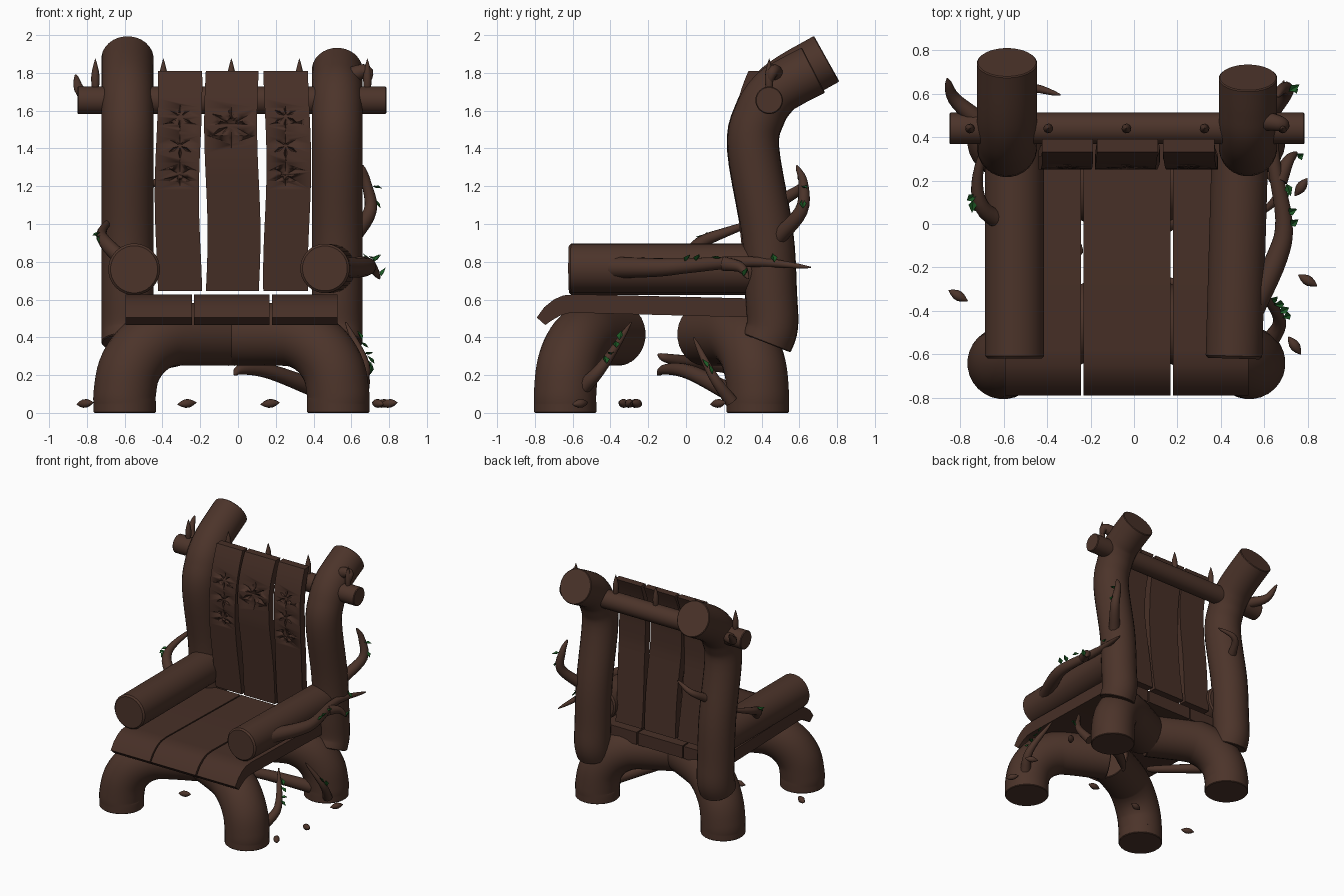
import bpy, bmesh, math, random
from mathutils import Vector, Matrix

if "Cube" in bpy.data.objects:
    bpy.data.objects.remove(bpy.data.objects["Cube"])

random.seed(4)
CX = -0.035  # the chair's own symmetry plane


def material(name, rgb):
    m = bpy.data.materials.new(name)
    m.diffuse_color = (*rgb, 1)
    m.use_nodes = True
    m.node_tree.nodes["Principled BSDF"].inputs["Base Color"].default_value = m.diffuse_color
    return m


BARK = material("bark brown", (0.072, 0.034, 0.023))
PLANK = material("plank brown", (0.063, 0.029, 0.020))
GREEN = material("leaf green", (0.012, 0.10, 0.018))


def finish(name, bm, mat, angle=40):
    bmesh.ops.recalc_face_normals(bm, faces=bm.faces)
    me = bpy.data.meshes.new(name)
    bm.to_mesh(me)
    bm.free()
    me.materials.append(mat)
    me.shade_smooth()
    me.set_sharp_from_angle(angle=math.radians(angle))
    ob = bpy.data.objects.new(name, me)
    bpy.context.collection.objects.link(ob)
    return ob


def loft(bm, rings):
    rows = [[bm.verts.new(p) for p in r] for r in rings]
    n = len(rows[0])
    for a, b in zip(rows, rows[1:]):
        for i in range(n):
            bm.faces.new((a[i], a[(i + 1) % n], b[(i + 1) % n], b[i]))
    bm.faces.new(rows[0][::-1])
    bm.faces.new(rows[-1])


def spline(pts, steps=5):
    """Catmull-Rom curve through the points."""
    P = [Vector(p) for p in pts]
    P = [2 * P[0] - P[1]] + P + [2 * P[-1] - P[-2]]
    out = []
    for a, b, c, d in zip(P, P[1:], P[2:], P[3:]):
        for t in (s / steps for s in range(steps)):
            out.append(b + (c - a) * t / 2 + (2 * a - 5 * b + 4 * c - d) * t * t / 2
                       + (3 * b - a - 3 * c + d) * t ** 3 / 2)
    return out + [P[-2]]


def add_tube(bm, pts, radius, sides=28, chamfer=0.0):
    """Sweep a circle along the curve; radius is a function of 0..1."""
    pos = spline(pts)
    n = len(pos) - 1
    rad = [radius(i / n) for i in range(n + 1)]
    tan = [(pos[min(i + 1, n)] - pos[max(i - 1, 0)]).normalized() for i in range(n + 1)]
    if chamfer:  # softened sawn ends
        pos = [pos[0], pos[0] + tan[0] * chamfer, *pos[1:-1], pos[-1] - tan[-1] * chamfer, pos[-1]]
        rad = [rad[0] - chamfer, *rad, rad[-1] - chamfer]
        tan = [tan[0], *tan, tan[-1]]
    u = tan[0].orthogonal().normalized()
    rings = []
    for p, r, t in zip(pos, rad, tan):
        u = (u - t * u.dot(t)).normalized()
        v = t.cross(u)
        rings.append([p + r * (math.cos(a) * u + math.sin(a) * v)
                      for a in (math.tau * i / sides for i in range(sides))])
    loft(bm, rings)


def log(name, pts, r, chamfer=0.005):
    bm = bmesh.new()
    add_tube(bm, pts, lambda t: r, chamfer=chamfer)
    return finish(name, bm, BARK)


# Four elbow-shaped log legs: straight foot, quarter bend, straight inner end
for sx, side in ((-1, "left"), (1, "right")):
    for front, end in ((True, "front"), (False, "back")):
        path = [(0, 0), (0, .05)]
        path += [(.32 * (1 - math.cos(a)), .1 + .315 * math.sin(a)) for a in (k * math.pi / 8 for k in range(5))]
        path += [(.626, .415)]
        pts = []
        for d, z in path:
            y = -.64 + .447 * d
            pts.append((CX + sx * (.565 - .894 * d), y if front else -.26 - y, z))
        log(f"{end}_leg_{side}", pts, .166)

# Back posts, bending backwards at the top
post = [(.425, .37), (.455, .46), (.45, .62), (.43, .95), (.355, 1.4), (.39, 1.58), (.46, 1.69)]
for name, x, r, tip in (("left", -.585, .139, [(.56, 1.77), (.745, 1.875)]),
                        ("right", .525, .135, [(.55, 1.75), (.675, 1.815)])):
    log(f"back_post_{name}", [(x, y, z) for y, z in post + tip], r)

# Armrest logs and crossbar
log("armrest_left", [(-.55, -.62, .76), (-.55, .4, .76)], .137, .012)
log("armrest_right", [(.46, -.62, .765), (.49, .4, .765)], .131, .012)
log("crossbar", [(-.85, .44, 1.655), (.785, .44, 1.655)], .073)

# Row of buds standing on the crossbar
bm = bmesh.new()
for i in range(-2, 3):
    add_tube(bm, [(CX + i * .36, .44, 1.71), (CX + i * .36, .44, 1.875)],
             lambda t: .001 + .022 * math.sin(math.pi * min(1, .25 + .75 * t)), sides=10)
finish("crossbar_buds", bm, BARK)

# Seat planks with rolled front edge: top y, z and bottom y, z
prof = [(.38, .605, .38, .505), (-.58, .628, -.58, .53), (-.65, .622, -.63, .527),
        (-.70, .60, -.67, .513), (-.75, .56, -.71, .49), (-.79, .505, -.745, .465)]
for name, x0, x1 in (("left", -.595, -.243), ("middle", -.233, .168), ("right", .18, .528)):
    bm = bmesh.new()
    loft(bm, [[(x0, a, b), (x1, a, b), (x1, c, d), (x0, c, d)] for a, b, c, d in prof])
    finish(f"seat_plank_{name}", bm, PLANK, 30)


# Back slats, curved like the posts, with carved flowers
def slat_front(z):
    return .25 + .107 * max(1.3 - z, 0) + .62 * max(z - 1.45, 0) ** 2


def add_gem(bm, x, z, angle, length, width):
    m = Matrix.Translation((x, slat_front(z), z)) @ Matrix.Rotation(angle, 4, 'Y')
    ring = [bm.verts.new(m @ Vector(p)) for p in ((length, 0, 0), (0, 0, width), (-length, 0, 0), (0, 0, -width))]
    for depth in (.022, -.022):
        tip = bm.verts.new(m @ Vector((0, depth, 0)))
        for i in range(4):
            bm.faces.new((ring[i], ring[(i + 1) % 4], tip))


def add_flower(bm, x, z, size):
    for k in range(6):
        a = math.pi / 2 + k * math.pi / 3
        c = size * .56
        add_gem(bm, x + c * math.cos(a), z + c * math.sin(a), -a, size * .44, size * .13)


for name, xc, hw, wob in (("left", -.315, .117, 1), ("middle", -.03, .14, 0), ("right", .26, .118, -1)):
    bm = bmesh.new()
    rings = []
    for i in range(25):
        z = .645 + 1.166 * i / 24
        x = xc + .009 * math.sin(i * .26 + 2 * wob)
        y = slat_front(z)
        rings.append([(x - hw, y, z), (x + hw, y, z), (x + hw, y + .06, z), (x - hw, y + .06, z)])
    loft(bm, rings)
    slat = finish(f"back_slat_{name}", bm, PLANK, 30)
    bm = bmesh.new()
    if wob:
        for k in range(3):
            add_flower(bm, xc + wob * .008, 1.57 - .155 * k, .07)
        for k in range(2):
            add_gem(bm, xc + wob * .008, 1.4925 - .155 * k, math.pi / 2, .006, .006)
    else:
        add_flower(bm, CX, 1.525, .125)
    cutter = finish("carving_cutter", bm, PLANK)
    cutter.hide_render = True
    mod = slat.modifiers.new("carving", 'BOOLEAN')
    mod.operation, mod.solver, mod.object = 'DIFFERENCE', 'EXACT', cutter
    bpy.context.view_layer.objects.active = slat
    bpy.ops.object.modifier_apply(modifier=mod.name)
    bpy.data.objects.remove(cutter)

# Twigs taper to a point; some carry small green leaves
leaves = bmesh.new()


def add_leaf(p):
    m = (Matrix.Translation(p) @ Matrix.Rotation(random.uniform(0, 6.3), 4, 'Z')
         @ Matrix.Rotation(random.uniform(-1.3, .3), 4, 'Y'))
    a, b, c, d, e = [leaves.verts.new(m @ Vector(q)) for q in
                     ((-.025, 0, 0), (0, .019, .008), (.035, 0, 0), (0, -.019, .008), (0, 0, -.006))]
    for f in ((a, e, b), (e, c, b), (a, d, e), (e, d, c)):
        leaves.faces.new(f)


def twig(name, r, *pts, leaf_at=()):
    bm = bmesh.new()
    size = lambda t: .004 + r * (1 - t) ** .6
    add_tube(bm, pts, size, sides=12)
    finish(name, bm, BARK)
    path = spline(pts)
    for t in leaf_at:  # leaves sit on the outer side of the twig
        p = path[round(t * (len(path) - 1))]
        out = Vector((math.copysign(1, p.x), random.uniform(-.6, .6), .8)).normalized()
        add_leaf(p + out * (size(t) + .02))


twig("twig_right_arm", .055, (.54, -.4, .77), (.66, -.15, .77), (.69, .02, .78), (.64, .35, .80), (.69, .66, .77),
     leaf_at=(.48, .55, .6, .85))
twig("twig_right_arm_fork", .035, (.67, .2, .79), (.71, .29, .77), (.75, .33, .71), leaf_at=(.9,))
twig("twig_left_arm", .04, (-.60, 0, .80), (-.70, .08, .90), (-.72, .22, .96), (-.66, .45, 1.04),
     leaf_at=(.15, .25, .33, .4))
twig("twig_right_post", .04, (.60, .48, .92), (.70, .61, 1.07), (.68, .62, 1.22), (.66, .585, 1.31), leaf_at=(.35, .5))
twig("twig_left_post", .03, (-.55, .5, 1.12), (-.48, .62, 1.2), (-.34, .595, 1.25))
twig("twig_crossbar_end", .04, (-.72, .48, 1.66), (-.83, .58, 1.70), (-.86, .67, 1.79))
twig("knot_right_post", .045, (.58, .48, 1.78), (.68, .46, 1.81), (.69, .44, 1.74))
twig("twig_front_leg", .038, (.62, -.55, .13), (.67, -.44, .25), (.57, -.29, .48), leaf_at=(.5, .6, .7, .8))
twig("twig_back_leg", .032, (.64, .24, .06), (.67, .14, .2), (.58, .04, .40), leaf_at=(.5, .65))
twig("root_right", .045, (.48, .25, .1), (.18, .02, .215), (.02, -.11, .23), (-.02, -.15, .2))
twig("root_left", .035, (-.5, .2, .25), (-.28, -.08, .285), (-.25, -.15, .31))
finish("green_leaves", leaves, GREEN)

# Fallen dry leaves on the ground
bm = bmesh.new()
for x, y, deg in ((-.81, -.33, -30), (-.27, -.3, 10), (.17, -.27, -5), (.74, -.56, 125), (.80, -.26, -30), (.77, .17, 55)):
    a = math.radians(deg)
    d = Vector((.05 * math.cos(a), .05 * math.sin(a), .005))
    c = Vector((x, y, .05))
    add_tube(bm, [c - d, c + d], lambda t: .002 + .022 * math.sin(math.pi * t), sides=10)
finish("fallen_leaves", bm, BARK)
